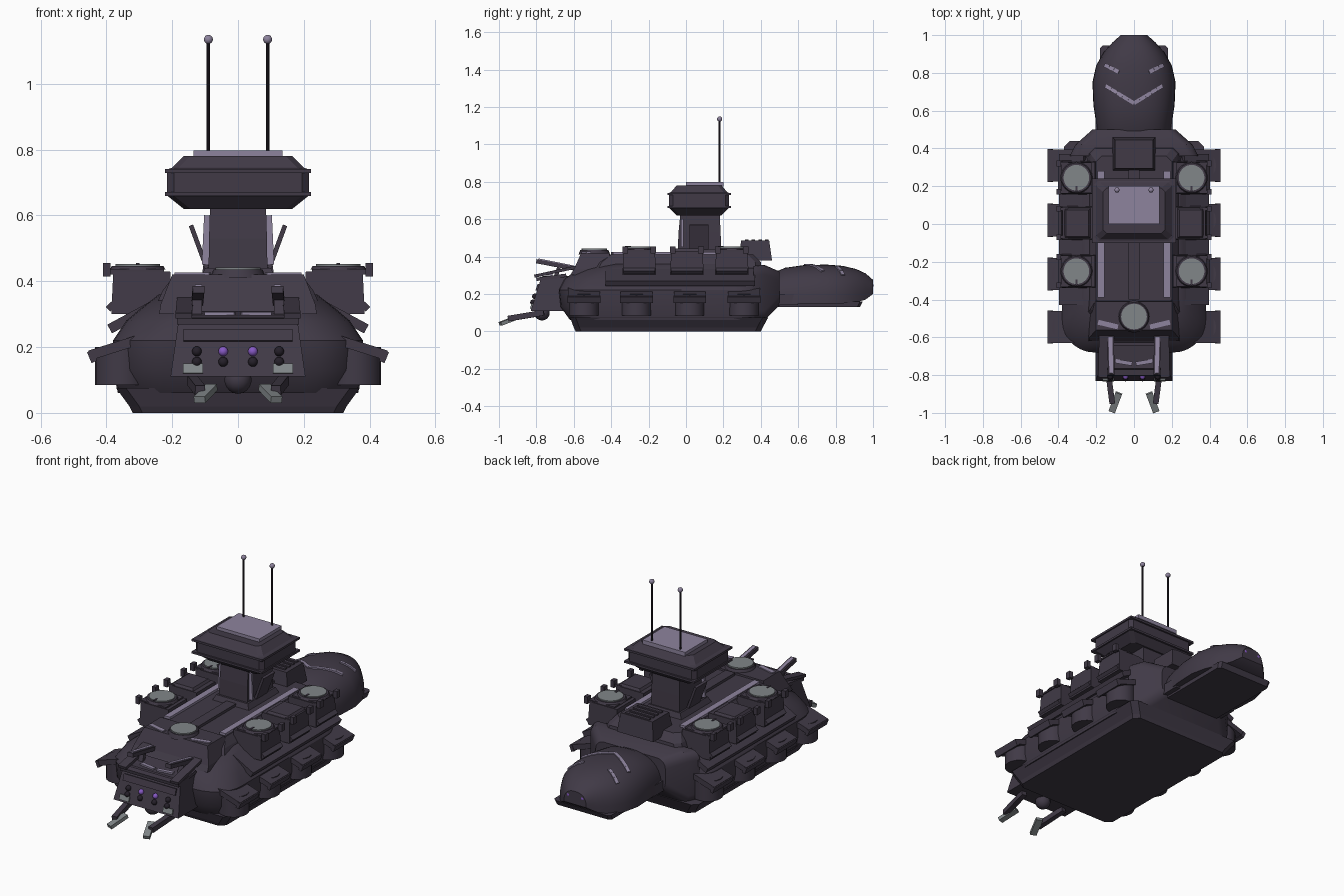
import bpy, bmesh, math
from mathutils import Matrix, Vector

old = bpy.data.objects.get("Cube")
if old:
    bpy.data.objects.remove(old, do_unlink=True)


def material(name, *rgb):
    m = bpy.data.materials.new(name)
    m.use_nodes = True
    m.diffuse_color = (*rgb, 1)
    m.node_tree.nodes["Principled BSDF"].inputs["Base Color"].default_value = (*rgb, 1)
    return m


HULL = material("dark_plum_hull", .052, .042, .062)
PALE = material("pale_lilac_trim", .27, .23, .34)
LENS = material("grey_lens", .22, .24, .25)
EYE = material("violet_eye", .24, .1, .55)
METAL = material("black_metal", .018, .014, .022)
SIDES = (1, -1)


def finish(name, bm, mat, smooth=True):
    bmesh.ops.recalc_face_normals(bm, faces=bm.faces)
    me = bpy.data.meshes.new(name)
    bm.to_mesh(me)
    bm.free()
    me.materials.append(mat)
    if smooth:
        me.shade_smooth()
        me.set_sharp_from_angle(angle=math.radians(32))
    ob = bpy.data.objects.new(name, me)
    bpy.context.collection.objects.link(ob)
    return ob


def loft(name, rings, mat=HULL, smooth=True):
    bm = bmesh.new()
    rows = [[bm.verts.new(p) for p in r] for r in rings]
    n = len(rows[0])
    for a, b in zip(rows, rows[1:]):
        for i in range(n):
            j = (i + 1) % n
            bm.faces.new((a[i], a[j], b[j], b[i]))
    bm.faces.new(rows[0])
    bm.faces.new(rows[-1])
    return finish(name, bm, mat, smooth)


def ring(x0, x1, y0, y1, c=0, n=1):
    """Rectangle with corners cut (n=2) or rounded (n>2)."""
    pts = []
    for k, (x, y) in enumerate(((x1 - c, y1 - c), (x0 + c, y1 - c), (x0 + c, y0 + c), (x1 - c, y0 + c))):
        for i in range(n):
            a = math.pi / 2 * (k + (i / (n - 1) if n > 1 else .5))
            pts.append((x + c * math.cos(a), y + c * math.sin(a)))
    return pts


def stack(name, levels, c=0, n=1, mat=HULL, along="z"):
    """Rings (level, x0, x1, y0, y1) piled up z, or lofted along y."""
    rings = []
    for h, *r in levels:
        pts = ring(*r, c, n)
        rings.append([(x, y, h) if along == "z" else (x, h, y) for x, y in pts])
    return loft(name, rings, mat, n > 2)


def box(name, x0, x1, y0, y1, z0, z1, mat=HULL, taper=0):
    return stack(name, [(z0, x0, x1, y0, y1), (z1, x0 + taper, x1 - taper, y0 + taper, y1 - taper)], mat=mat)


def bar(name, p, q, width, thick, mat=HULL):
    """Box running from p to q."""
    p, q = Vector(p), Vector(q)
    bm = bmesh.new()
    m = Matrix.Translation((p + q) / 2) @ (q - p).to_track_quat("Y", "Z").to_matrix().to_4x4()
    bmesh.ops.create_cube(bm, size=1, matrix=m @ Matrix.Diagonal((width, (q - p).length, thick, 1)))
    return finish(name, bm, mat, False)


def disc(name, x, y, z0, z1, r, mat=HULL, top=None, sides=24):
    bm = bmesh.new()
    bmesh.ops.create_cone(bm, cap_ends=True, segments=sides, radius1=r, radius2=r if top is None else top,
                          depth=z1 - z0, matrix=Matrix.Translation((x, y, (z0 + z1) / 2)))
    return finish(name, bm, mat)


def ball(name, p, r, mat):
    bm = bmesh.new()
    bmesh.ops.create_uvsphere(bm, u_segments=14, v_segments=9, radius=r, matrix=Matrix.Translation(p))
    return finish(name, bm, mat)


def sym(h, x, y0, y1):
    return (h, -x, x, y0, y1)


# Hull: keel tray, rounded body, rear collar
stack("keel", [sym(0, .32, -.59, .40), sym(.02, .33, -.6, .41), sym(.075, .37, -.62, .44)], .03, 2)
stack("body", [sym(.06, .365, -.62, .42), sym(.13, .38, -.67, .43), sym(.22, .38, -.68, .43),
               sym(.28, .34, -.65, .42), sym(.33, .28, -.58, .41), sym(.36, .24, -.5, .4)], .17, 8)
stack("rear_collar", [sym(.36, .34, .06, .35), sym(.42, .31, .06, .355), sym(.5, .22, .14, .32)], .05, 5, along="y")

# Upper deck with raised spine and trim strips
stack("deck", [sym(.3, .26, -.52, .41), sym(.37, .23, -.48, .40), sym(.41, .2, -.43, .36)], .03, 2)
box("deck_spine", -.03, .03, -.4, .3, .4, .425)
stack("front_hood", [sym(.3, .24, -.62, -.4), sym(.33, .235, -.6, -.4), sym(.42, .2, -.56, -.41)])
disc("front_turret_ring", 0, -.49, .41, .435, .085, top=.075)
disc("front_turret_lens", 0, -.49, .43, .442, .068, LENS)
for s in SIDES:
    bar("deck_strip", (s * .175, -.39, .413), (s * .175, .28, .413), .036, .02, PALE)
    bar("hood_stripe", (s * .19, -.52, .422), (s * .085, -.545, .422), .026, .008, PALE)

# Sponsons, skirts and side pods
for s in SIDES:
    def sbox(name, x0, x1, *rest, **kw):
        box(name, *sorted((s * x0, s * x1)), *rest, **kw)

    bar("skirt", (s * .26, -.03, .325), (s * .39, -.03, .255), .8, .03)
    for y in (-.25, .005, .245):
        sbox("sponson", .2, .385, y - .09, y + .09, .3, .43, taper=.006)
        bar("sponson_flap", (s * .33, y, .375), (s * .395, y, .315), .17, .02)
        for d in (-.075, .075):
            sbox("sponson_knob", .387, .41, y + d - .015, y + d + .015, .415, .455)
            sbox("knob_arm", .35, .39, y + d - .008, y + d + .008, .42, .435)
    sbox("middle_hatch", .23, .37, -.075, .085, .428, .443, taper=.01)
    for y in (-.25, .245):
        sbox("turret_base", .225, .385, y - .08, y + .08, .428, .438)
        disc("turret_ring", s * .305, y, .435, .447, .085, top=.078)
        disc("turret_lens", s * .305, y, .44, .453, .068, LENS)
        sbox("turret_slit", .3, .31, y - .075, y - .045, .45, .456)
    for y in (-.545, -.265, .02, .31):
        disc("pod", s * .355, y, .085, .2, .08, sides=20)
        bar("pod_canopy", (s * .27, y, .232), (s * .45, y, .175), .17, .03)
        bar("pod_canopy_lip", (s * .435, y, .175), (s * .452, y, .168), .175, .036)

# Command tower
stack("tower_trunk", [sym(.4, .09, -.045, .19), sym(.53, .088, -.04, .185), sym(.63, .085, -.03, .18)])
stack("tower_foot", [sym(.4, .12, -.07, .21), sym(.44, .1, -.055, .195)])
stack("tower_cabin", [sym(.62, .165, -.05, .19), sym(.66, .215, -.09, .23), sym(.74, .215, -.09, .23),
                      sym(.745, .2, -.08, .22), sym(.78, .165, -.05, .19)], .02, 2)
for z in (.665, .735):
    box("cabin_rim", -.222, .222, -.1, .24, z - .006, z + .006)
box("roof_plate", -.135, .135, 0, .2, .775, .798, PALE)
for s in SIDES:
    bar("tower_fin", (s * .095, .07, .44), (s * .143, .07, .57), .1, .014)
    bar("tower_side_trim", (s * .095, -.02, .45), (s * .088, -.02, .6), .012, .03, PALE)
    disc("antenna", s * .09, .18, .79, 1.13, .0055, METAL, sides=10)
    ball("antenna_tip", (s * .09, .18, 1.135), .014, PALE)

# Rear vent box with louvres
box("vent_box", -.115, .115, .28, .46, .38, .485, taper=.015)
for k in range(4):
    y = .315 + k * .036
    box("vent_louvre", -.075, .075, y, y + .018, .48, .492)

# Rear head: dome lofted along y as (y, half width, base, height)
HEAD = [(.46, .19, .15, .16), (.53, .2, .15, .19), (.63, .215, .15, .204), (.75, .22, .15, .207),
        (.84, .2, .15, .2), (.91, .16, .155, .178), (.96, .115, .17, .14), (1, .07, .2, .075)]


def dome(y, hw, base, h):
    pts = []
    for i in range(21):
        a = math.pi * i / 20
        c = math.cos(a)
        pts.append((math.copysign(abs(c) ** .85, c) * hw, y, base + h * max(0, math.sin(a)) ** .75))
    return pts


def on_head(x, y):
    """Point on the dome above (x, y)."""
    for a, b in zip(HEAD, HEAD[1:]):
        if a[0] <= y <= b[0]:
            t = (y - a[0]) / (b[0] - a[0])
            hw, base, h = (u + (v - u) * t for u, v in zip(a[1:], b[1:]))
            c = min(1, abs(x) / hw) ** (1 / .85)
            return Vector((x, y, base + h * math.sqrt(1 - c * c) ** .75 + .002))


def head_mark(name, p, q, steps=5):
    p, q = Vector(p), Vector(q)
    for i in range(steps):
        bar(name, on_head(*p.lerp(q, i / steps)), on_head(*p.lerp(q, (i + 1) / steps)), .02, .009, PALE)


loft("head_dome", [dome(*r) for r in HEAD])
stack("jaw_plate", [sym(.13, .175, .46, .93), sym(.16, .18, .46, .945)], .015, 2)
for s in SIDES:
    head_mark("head_chevron", (s * .15, .73), (0, .64))
    head_mark("head_brow", (s * .155, .84), (s * .08, .805), 3)
    ball("head_eye", (s * .045, .98, .245), .022, EYE)
    box("neck_cheek", *sorted((s * .15, s * .205)), .46, .6, .14, .2)

# Front face with lamps, sloping back towards the top
stack("face", [sym(.11, .205, -.83, -.6), sym(.285, .18, -.775, -.6), sym(.297, .17, -.765, -.6)])
bar("face_brow", (0, -.8, .278), (0, -.64, .3), .37, .018)
ball("chin_ball", (0, -.77, .1), .042, HULL)


def face_y(z):
    return -.83 + (z - .11) * .31


def face_plate(name, x, z, w, h, mat):
    bar(name, (x, face_y(z - h / 2) - .002, z - h / 2), (x, face_y(z + h / 2) - .002, z + h / 2), w, .012, mat)


face_plate("face_visor", 0, .235, .33, .035, HULL)
for s in SIDES:
    for x in (.045, .125):
        for z in (.187, .155):
            lit = x < .1 and z > .17
            ball("face_eye" if lit else "face_knob", (s * x, face_y(z) - .002, z), .015, EYE if lit else METAL)
    face_plate("face_lamp", s * .137, .134, .06, .028, LENS)
    bar("face_stripe", (s * .1, -.725, .302), (s * .01, -.74, .302), .022, .009, PALE)
    # Horns above the face
    bar("horn", (s * .125, -.54, .325), (s * .12, -.8, .375), .035, .022)
    bar("horn_trim", (s * .125, -.6, .348), (s * .12, -.79, .386), .02, .008, PALE)
    bar("horn_strut", (s * .125, -.68, .34), (s * .125, -.7, .28), .03, .02)
    bar("brow_wing", (s * .16, -.58, .345), (s * .165, -.81, .295), .05, .016)
    # Mandibles
    bar("mandible_arm", (s * .14, -.76, .1), (s * .115, -.95, .068), .03, .03)
    bar("mandible_claw", (s * .08, -.895, .078), (s * .117, -.993, .04), .036, .02, LENS)
